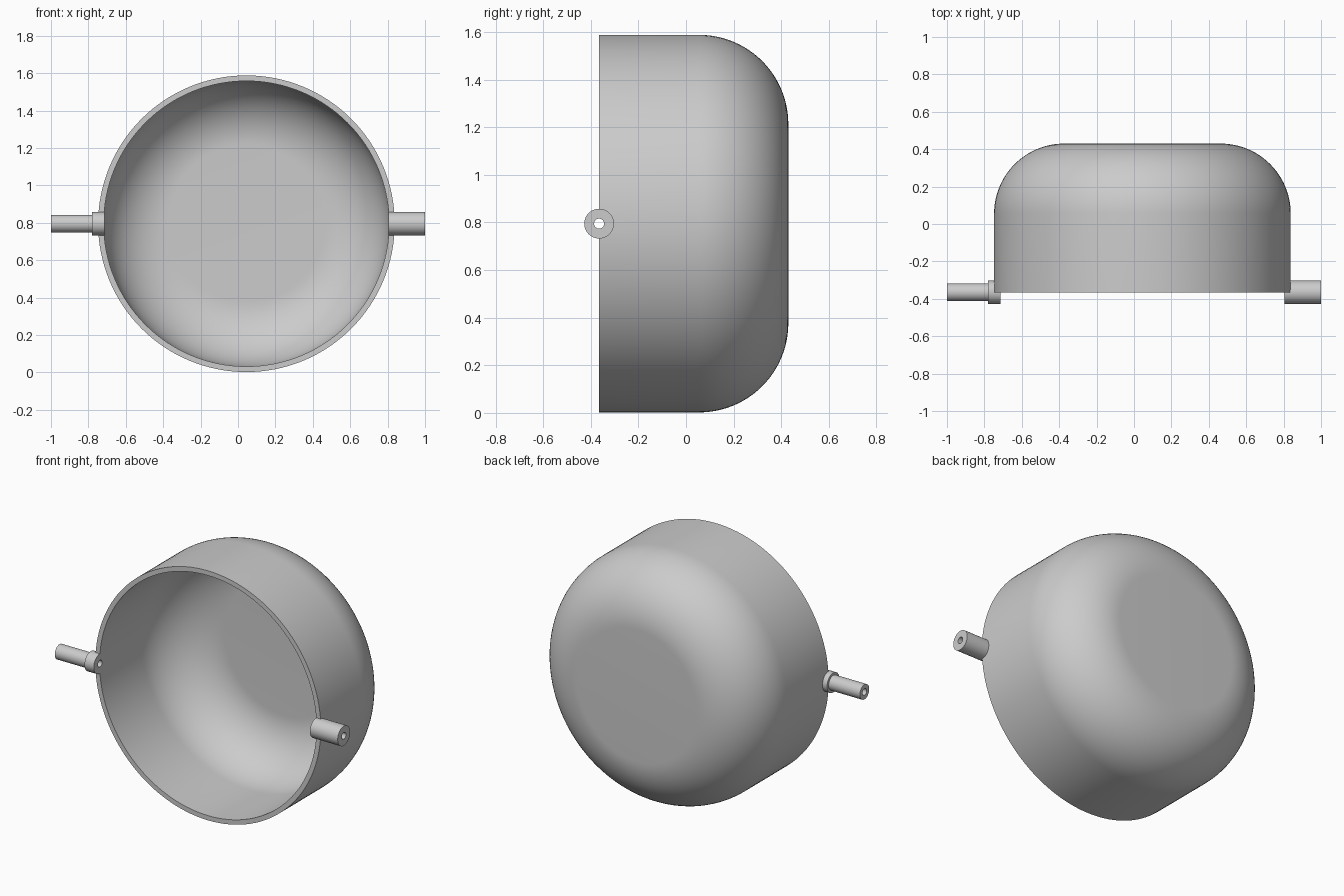
import bpy, bmesh, math
from mathutils import Matrix, Vector

cube = bpy.data.objects.get("Cube")
if cube:
    bpy.data.objects.remove(cube, do_unlink=True)

grey = bpy.data.materials.new("plain grey")
grey.use_nodes = True
grey.diffuse_color = (0.6, 0.6, 0.6, 1)
grey.node_tree.nodes["Principled BSDF"].inputs["Base Color"].default_value = (0.6, 0.6, 0.6, 1)

CX, CZ = 0.045, 0.795        # bowl centre
RIM, BACK = -0.365, 0.43     # bowl depth range
R, FILLET, WALL = 0.793, 0.375, 0.03
HOLE = 0.021


def revolve(name, profile, axis, origin, steps, closed):
    """Spin (radius, distance) points around an axis direction."""
    bm = bmesh.new()
    verts = [bm.verts.new((r, 0, d)) for r, d in profile]
    edges = [bm.edges.new(p) for p in zip(verts, verts[1:])]
    if closed:
        edges.append(bm.edges.new((verts[-1], verts[0])))
    bmesh.ops.spin(bm, geom=verts + edges, cent=(0, 0, 0), axis=(0, 0, 1),
                   angle=math.tau, steps=steps, use_duplicate=False)
    bmesh.ops.remove_doubles(bm, verts=bm.verts, dist=1e-5)
    bmesh.ops.recalc_face_normals(bm, faces=bm.faces)
    turn = Vector((0, 0, 1)).rotation_difference(Vector(axis)).to_matrix().to_4x4()
    bm.transform(Matrix.Translation(origin) @ turn)
    mesh = bpy.data.meshes.new(name)
    bm.to_mesh(mesh)
    bm.free()
    mesh.materials.append(grey)
    obj = bpy.data.objects.new(name, mesh)
    bpy.context.collection.objects.link(obj)
    return obj


def activate(obj):
    bpy.ops.object.select_all(action='DESELECT')
    obj.select_set(True)
    bpy.context.view_layer.objects.active = obj


def smooth(obj):
    activate(obj)
    bpy.ops.object.shade_smooth_by_angle(angle=math.radians(30))


def corner(fillet):
    """Rounded corner points from the side wall to the flat back."""
    pts = []
    for i in range(25):
        a = math.pi / 2 * i / 24
        pts.append((R - FILLET + fillet * math.cos(a),
                    BACK - FILLET + fillet * math.sin(a)))
    return pts


# Hollow bowl: outer skin, then inner skin back to the rim
outer = [(R, RIM)] + corner(FILLET) + [(0, BACK)]
inner = [(0, BACK - WALL)] + corner(FILLET - WALL)[::-1] + [(R - WALL, RIM)]
bowl = revolve("bowl", outer + inner + [(R, RIM)], (0, 1, 0), (CX, 0, CZ), 128, False)

# Drill the pivot bore through both sides of the rim
drill = revolve("bore_cutter", [(0, -1.2), (HOLE, -1.2), (HOLE, 1.2), (0, 1.2)],
                (1, 0, 0), (0, RIM, CZ), 32, False)
cut = bowl.modifiers.new("pivot bore", 'BOOLEAN')
cut.operation, cut.solver, cut.object = 'DIFFERENCE', 'EXACT', drill
activate(bowl)
bpy.ops.object.modifier_apply(modifier=cut.name)
bpy.data.objects.remove(drill, do_unlink=True)
smooth(bowl)

# Hollow pivot pins: a plain thick one and a stepped one with a collar
pins = {
    "left_pivot_sleeve": [(HOLE, 0.805), (0.0625, 0.805), (0.0625, 1), (HOLE, 1)],
    "right_pivot_pin": [(HOLE, -0.715), (0.0625, -0.715), (0.0625, -0.78),
                        (0.047, -0.78), (0.047, -1), (HOLE, -1)],
}
for name, profile in pins.items():
    smooth(revolve(name, profile, (1, 0, 0), (0, RIM, CZ), 48, True))
